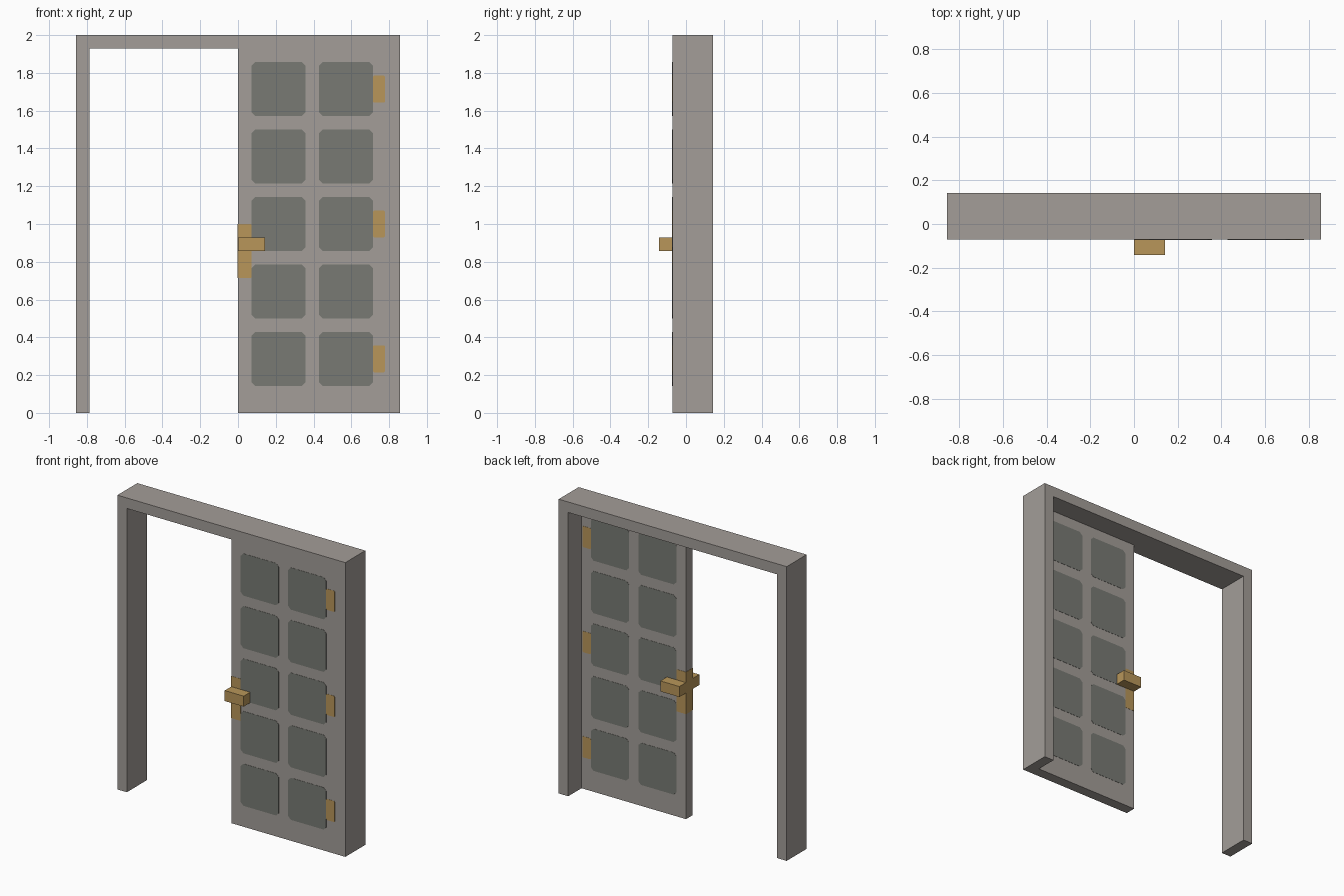
import bpy
import bmesh

cube = bpy.data.objects.get("Cube")
if cube:
    bpy.data.objects.remove(cube, do_unlink=True)

U = 2 / 28        # one module: frame width, door thickness, handle height
T = 0.0015        # thickness of the painted plates


def material(name, rgb):
    m = bpy.data.materials.new(name)
    m.use_nodes = True
    m.diffuse_color = (*rgb, 1)
    m.node_tree.nodes["Principled BSDF"].inputs["Base Color"].default_value = (*rgb, 1)
    return m


STONE = material("warm grey", (0.366, 0.337, 0.314))
PANEL = material("dark grey", (0.188, 0.195, 0.174))
BRASS = material("brass", (0.479, 0.305, 0.102))


def extrude_profile(name, points, y0, y1, mat):
    """Extrude an outline in the xz plane from y0 to y1."""
    bm = bmesh.new()
    face = bm.faces.new([bm.verts.new((x, y0, z)) for x, z in points])
    new = bmesh.ops.extrude_face_region(bm, geom=[face])["geom"]
    verts = [v for v in new if isinstance(v, bmesh.types.BMVert)]
    bmesh.ops.translate(bm, verts=verts, vec=(0, y1 - y0, 0))
    bmesh.ops.recalc_face_normals(bm, faces=bm.faces[:])
    mesh = bpy.data.meshes.new(name)
    bm.to_mesh(mesh)
    bm.free()
    mesh.materials.append(mat)
    obj = bpy.data.objects.new(name, mesh)
    bpy.context.collection.objects.link(obj)
    return obj


def box(name, x0, x1, y0, y1, z0, z1, mat):
    return extrude_profile(name, [(x0, z0), (x1, z0), (x1, z1), (x0, z1)], y0, y1, mat)


def plate_pair(name, x0, x1, z0, z1, c, mat):
    """Thin plate with cut corners on both faces of the door."""
    outline = [(x0 + c, z0), (x1 - c, z0), (x1, z0 + c), (x1, z1 - c),
               (x1 - c, z1), (x0 + c, z1), (x0, z1 - c), (x0, z0 + c)]
    extrude_profile("front_" + name, outline, -U - T, -U, mat)
    extrude_profile("back_" + name, outline, 0, T, mat)


# Door frame: one upside-down U, three modules deep
frame = [(-12, 0), (-11, 0), (-11, 27), (11, 27), (11, 0), (12, 0), (12, 28), (-12, 28)]
extrude_profile("door_frame", [(x * U, z * U) for x, z in frame], -U, 2 * U, STONE)

# Door leaf, flush with the front of the frame
box("door_leaf", 0, 11 * U, -U, 0, 0, 27 * U, STONE)

# Two columns of five panels
for col in range(2):
    for row in range(5):
        x, z = (1 + 5 * col) * U, (2 + 5 * row) * U
        plate_pair(f"panel_{row + 1}_{col + 1}", x, x + 4 * U, z, z + 4 * U, 0.02, PANEL)

# Hinges
for i, z in enumerate((3, 13, 23)):
    plate_pair(f"hinge_{i + 1}", 10 * U, 10.9 * U, z * U, (z + 2) * U, 0.006, BRASS)

# Lock plates on both faces and on the free edge
plate_pair("lock_plate", 0, U, 10 * U, 14 * U, 0.003, BRASS)
box("edge_lock_plate", -T, 0, -U, 0, 10 * U, 14 * U, BRASS)

# Handles
box("front_handle", 0, 2 * U, -2 * U, -U, 12 * U, 13 * U, BRASS)
box("back_handle", 0, 2 * U, 0, U, 12 * U, 13 * U, BRASS)
